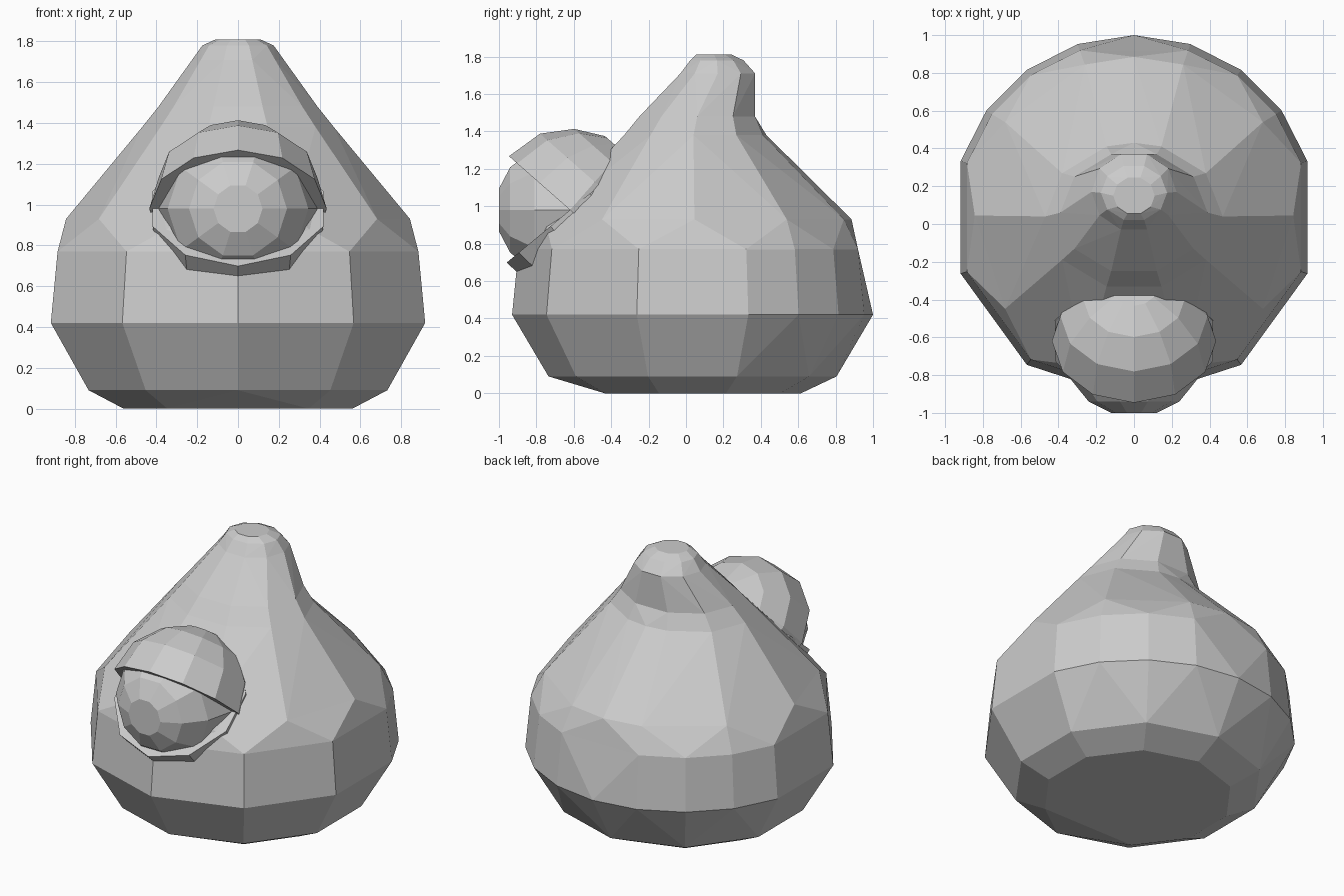
import bpy, bmesh, math
from mathutils import Vector

if "Cube" in bpy.data.objects:
    bpy.data.objects.remove(bpy.data.objects["Cube"])

grey = bpy.data.materials.new("plain_grey")
grey.diffuse_color = (0.6, 0.6, 0.6, 1)
grey.use_nodes = True
grey.node_tree.nodes["Principled BSDF"].inputs["Base Color"].default_value = grey.diffuse_color


def hull(bm, pts):
    """Add the convex hull of the points and return its faces."""
    verts = [bm.verts.new(p) for p in pts]
    res = bmesh.ops.convex_hull(bm, input=verts)
    return [g for g in res["geom"] if isinstance(g, bmesh.types.BMFace)]


def finish(name, bm):
    bmesh.ops.remove_doubles(bm, verts=bm.verts, dist=0.0005)
    bmesh.ops.dissolve_limit(bm, angle_limit=0.01, verts=bm.verts, edges=bm.edges)
    bmesh.ops.recalc_face_normals(bm, faces=bm.faces)
    me = bpy.data.meshes.new(name)
    bm.to_mesh(me)
    bm.free()
    me.materials.append(grey)
    ob = bpy.data.objects.new(name, me)
    bpy.context.collection.objects.link(ob)


def ring(z, cy, rx, ry, angles):
    """Level ring, mirrored in x; angles in degrees measured from the back."""
    pts = []
    for a in angles:
        t = math.radians(a)
        x, y = rx * math.sin(t), cy + ry * math.cos(t)
        pts.append(Vector((x, y, z)))
        if x > 0.001:
            pts.append(Vector((-x, y, z)))
    return pts


def turned(name, centre, axis, rings, n, turn=0.0):
    """Faceted solid from (radius, height) rings around an axis."""
    w = Vector(axis).normalized()
    u = Vector((1, 0, 0))
    v = w.cross(u)
    pts = []
    for r, h in rings:
        for i in range(n):
            t = math.radians(turn) + 2 * math.pi * i / n
            pts.append(Vector(centre) + w * h + (u * math.cos(t) + v * math.sin(t)) * r)
    bm = bmesh.new()
    hull(bm, pts)
    finish(name, bm)


# Body: faceted belly, cone and blunt tip, one band at a time
ten = [0, 36, 72, 108, 144, 180]
odd = [18, 54, 90, 126, 162]
levels = [
    ring(0.0, 0.035, 0.59, 0.58, ten[:5]),
    ring(0.09, 0.035, 0.77, 0.77, ten),
    ring(0.42, 0.035, 0.965, 0.965, ten + [18, 54]),
    ring(0.77, 0.035, 0.93, 0.93, [18, 36, 54, 72, 108, 144, 180]),
    ring(0.93, 0.045, 0.843, 0.84, [0] + odd),
    ring(1.38, 0.04, 0.47, 0.39, [0] + odd),
    ring(1.48, 0.06, 0.39, 0.325, odd),
    ring(1.71, 0.17, 0.225, 0.21, odd),
    ring(1.78, 0.165, 0.175, 0.15, odd),
    ring(1.81, 0.15, 0.11, 0.10, odd),
]
bm = bmesh.new()
last = len(levels) - 2
for i in range(last + 1):
    faces = hull(bm, levels[i] + levels[i + 1])
    lo, hi = levels[i][0].z, levels[i + 1][0].z
    # drop the caps between bands, keep the base and the tip
    caps = [f for f in faces
            if (i > 0 and all(abs(v.co.z - lo) < 1e-5 for v in f.verts))
            or (i < last and all(abs(v.co.z - hi) < 1e-5 for v in f.verts))]
    bmesh.ops.delete(bm, geom=caps, context='FACES')
finish("body", bm)

# Eye: ball facing forward, domed upper lid and a thin lower lid
eye = (0, -0.62, 0.98)
ball = [(0.12, 0.38), (0.24, 0.32), (0.345, 0.19), (0.39, 0.0),
        (0.345, -0.19), (0.24, -0.32), (0.12, -0.38)]
turned("eyeball", eye, (0, -1, 0), ball, 10)
turned("upper_lid", eye, (0, 0.66, 0.75),
       [(0.435, 0.0), (0.39, 0.2), (0.27, 0.34), (0.12, 0.42)], 12)
turned("lower_lid", eye, (0, 0.64, -0.77), [(0.44, 0.0), (0.425, 0.12)], 10, 18)
